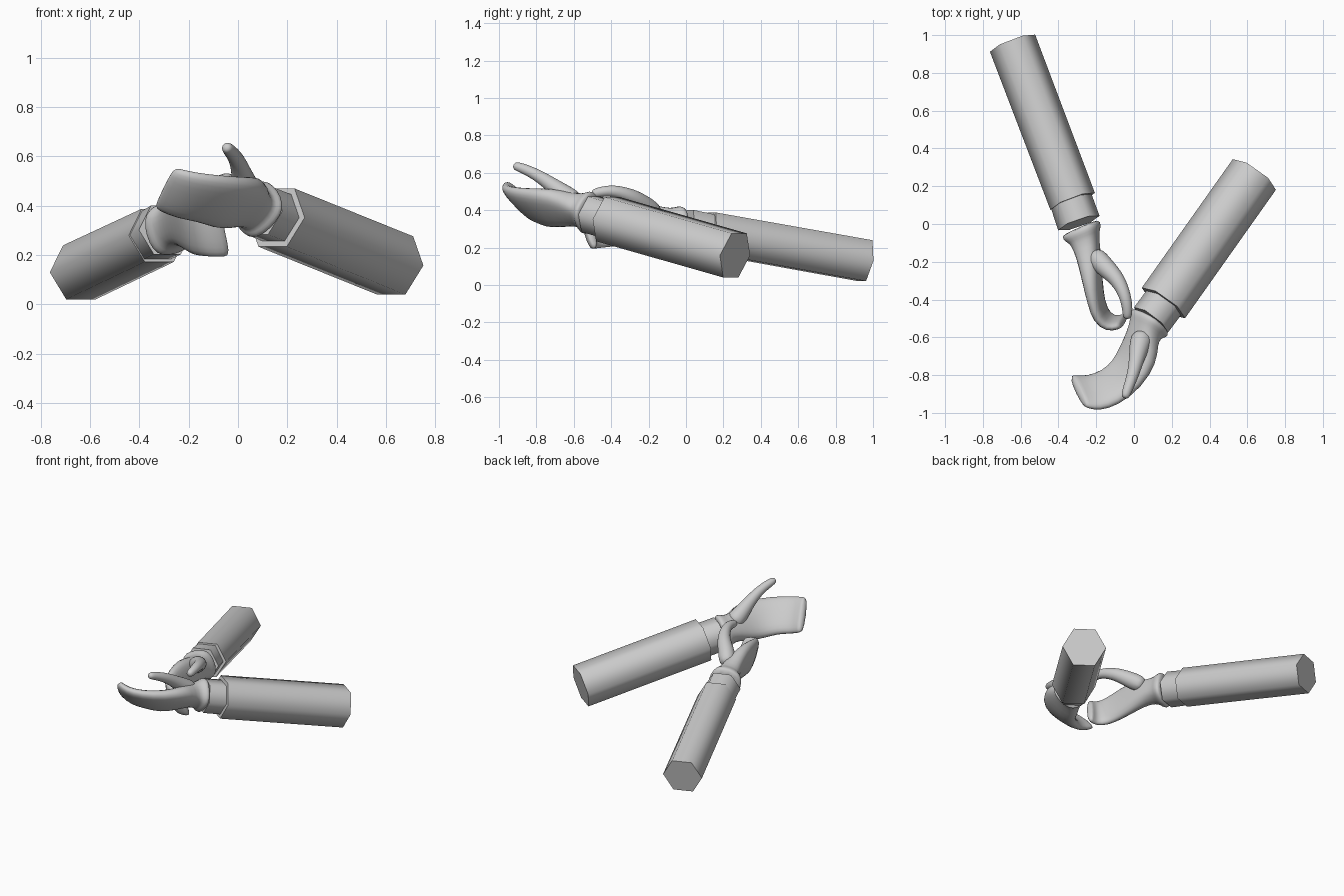
import bpy, bmesh, math
from mathutils import Vector as V


def loft(name, stations, sides, power=1.0, subdiv=0, sharp=180):
    """Stations: (centre, half-width vector, half thickness)."""
    bm = bmesh.new()
    pts = [V(s[0]) for s in stations]
    rings = []
    for i, (c, w, t) in enumerate(stations):
        w = V(w)
        tan = pts[min(i + 1, len(pts) - 1)] - pts[max(i - 1, 0)]
        th = tan.cross(w).normalized() * t
        ring = []
        for k in range(sides):
            a = 2 * math.pi * k / sides
            ca, sa = math.cos(a), math.sin(a)
            ca = math.copysign(abs(ca) ** power, ca)
            sa = math.copysign(abs(sa) ** power, sa)
            ring.append(bm.verts.new(V(c) + w * ca + th * sa))
        rings.append(ring)
    for a, b in zip(rings, rings[1:]):
        for k in range(sides):
            j = (k + 1) % sides
            bm.faces.new((a[k], a[j], b[j], b[k]))
    bm.faces.new(rings[0])
    bm.faces.new(rings[-1])
    bmesh.ops.recalc_face_normals(bm, faces=bm.faces)
    me = bpy.data.meshes.new(name)
    bm.to_mesh(me)
    bm.free()
    me.shade_smooth()
    if sharp < 180:
        me.set_sharp_from_angle(angle=math.radians(sharp))
    ob = bpy.data.objects.new(name, me)
    bpy.context.collection.objects.link(ob)
    if subdiv:
        m = ob.modifiers.new("smooth", 'SUBSURF')
        m.levels = m.render_levels = subdiv
    return ob


def tube(name, a, b, r0, r1):
    """Six-sided straight sleeve section."""
    side = (V(b) - V(a)).cross(V((0, 0, 1))).normalized()
    return loft(name, [(a, side * r0, r0), (b, side * r1, r1)], 6, sharp=65)


def thumb(name, pts):
    st = []
    for i, (c, r) in enumerate(pts):
        tan = V(pts[min(i + 1, len(pts) - 1)][0]) - V(pts[max(i - 1, 0)][0])
        st.append((c, tan.cross(V((0, 0, 1))).normalized() * r, r))
    return loft(name, st, 8, subdiv=2)


# Sleeves and inner cuffs
tube("left_sleeve", (-.643, .957, .13), (-.325, .12, .28), .128, .126)
tube("left_cuff", (-.36, .2, .265), (-.292, .005, .302), .112, .116)
tube("right_sleeve", (.637, .262, .158), (.156, -.418, .352), .14, .14)
tube("right_cuff", (.2, -.36, .335), (.09, -.508, .378), .112, .112)

# Left hand: flared glove wrist, upright palm, fingers curled inward
loft("left_hand", [
    ((-.285, -.015, .306), (-.03, -.01, .10), .10),
    ((-.279, -.03, .309), (-.03, -.01, .107), .109),
    ((-.270, -.055, .313), (-.03, -.01, .105), .104),
    ((-.262, -.075, .317), (-.02, -.01, .09), .080),
    ((-.242, -.15, .335), (-.02, -.02, .09), .065),
    ((-.225, -.26, .345), (-.02, -.03, .12), .052),
    ((-.205, -.39, .33), (-.02, -.03, .125), .040),
    ((-.180, -.485, .31), (-.02, -.03, .115), .036),
    ((-.125, -.53, .295), (-.02, -.03, .105), .03),
    ((-.070, -.518, .29), (-.02, -.03, .1), .026),
    ((-.052, -.51, .288), (-.02, -.03, .09), .021),
], 12, power=.75, subdiv=1)
thumb("left_thumb", [((-.22, -.15, .37), .06), ((-.16, -.225, .425), .06),
                     ((-.085, -.29, .475), .045), ((-.042, -.39, .507), .034),
                     ((-.034, -.46, .497), .03), ((-.036, -.505, .487), .024)])

# Right hand: palm turned upward, fingers sweeping across to the left
loft("right_hand", [
    ((.092, -.508, .38), (.075, -.03, .07), .10),
    ((.083, -.522, .385), (.08, -.035, .08), .108),
    ((.072, -.54, .39), (.078, -.03, .075), .103),
    ((.062, -.555, .394), (.065, -.03, .065), .085),
    ((.045, -.60, .405), (.065, -.03, .068), .070),
    ((.025, -.69, .412), (.09, -.037, .095), .058),
    ((-.035, -.795, .412), (.072, -.068, .098), .048),
    ((-.125, -.868, .43), (.043, -.09, .09), .040),
    ((-.215, -.897, .442), (.033, -.09, .092), .036),
    ((-.280, -.888, .465), (.04, -.085, .085), .03),
    ((-.302, -.880, .475), (.04, -.082, .082), .024),
], 12, power=.75, subdiv=1)
thumb("right_thumb", [((.05, -.58, .43), .065), ((.03, -.64, .475), .062),
                      ((.015, -.71, .53), .045), ((-.005, -.80, .592), .034),
                      ((-.036, -.88, .627), .029), ((-.05, -.925, .64), .023)])
